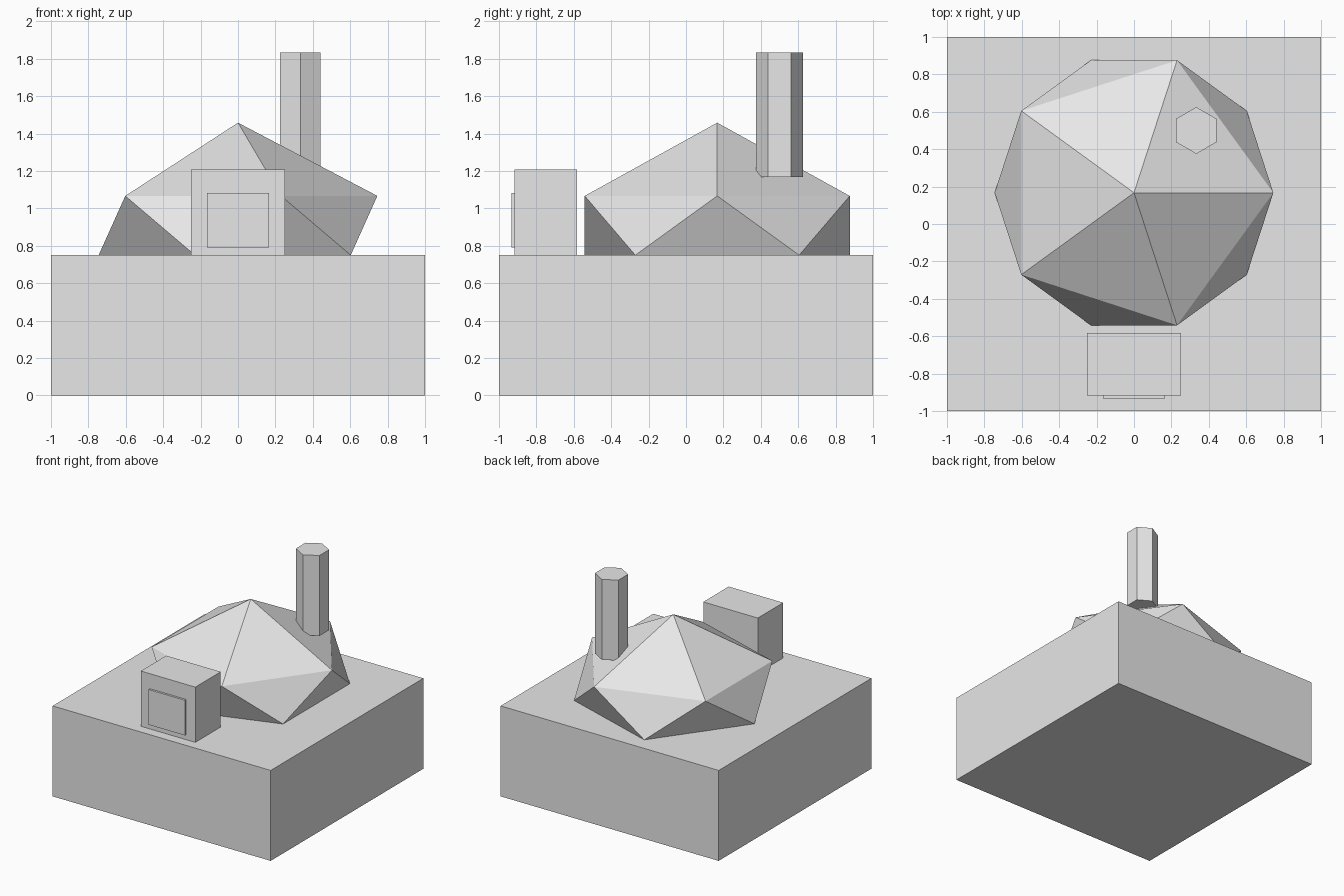
import bpy
import bmesh
from mathutils import Matrix, Vector

cube = bpy.data.objects.get("Cube")
if cube:
    bpy.data.objects.remove(cube, do_unlink=True)

# One plain grey for every part
GREY = (0.8, 0.8, 0.8, 1.0)
grey = bpy.data.materials.new("light_grey")
grey.use_nodes = True
grey.diffuse_color = GREY
grey.node_tree.nodes["Principled BSDF"].inputs["Base Color"].default_value = GREY


def add_part(name, bm, location):
    """Turn a bmesh into a flat-shaded grey object."""
    bmesh.ops.recalc_face_normals(bm, faces=bm.faces[:])
    mesh = bpy.data.meshes.new(name)
    bm.to_mesh(mesh)
    bm.free()
    mesh.materials.append(grey)
    obj = bpy.data.objects.new(name, mesh)
    obj.location = location
    bpy.context.collection.objects.link(obj)
    return obj


def add_box(name, size, location):
    bm = bmesh.new()
    bmesh.ops.create_cube(bm, size=1, matrix=Matrix.Diagonal(Vector(size)).to_4x4())
    return add_part(name, bm, location)


BASE_TOP = 0.75

# Square plinth
add_box("base", (2, 2, BASE_TOP), (0, 0, BASE_TOP / 2))

# Faceted dome: an icosahedron squashed, with its lower half flattened
bm = bmesh.new()
bmesh.ops.create_icosphere(bm, subdivisions=1, radius=0.833)
for v in bm.verts:
    v.co.z = max(v.co.z, 0) * 0.85
add_part("dome", bm, (0, 0.167, BASE_TOP))

# Oven mouth block and its door panel
add_box("mouth", (0.5, 0.333, 0.458), (0, -0.75, BASE_TOP + 0.229))
add_box("door", (0.333, 0.033, 0.292), (0, -0.917, 0.9375))

# Six-sided chimney
bm = bmesh.new()
bmesh.ops.create_cone(bm, cap_ends=True, segments=6, radius1=0.125,
                      radius2=0.125, depth=0.667)
add_part("chimney", bm, (0.333, 0.5, 1.5))
